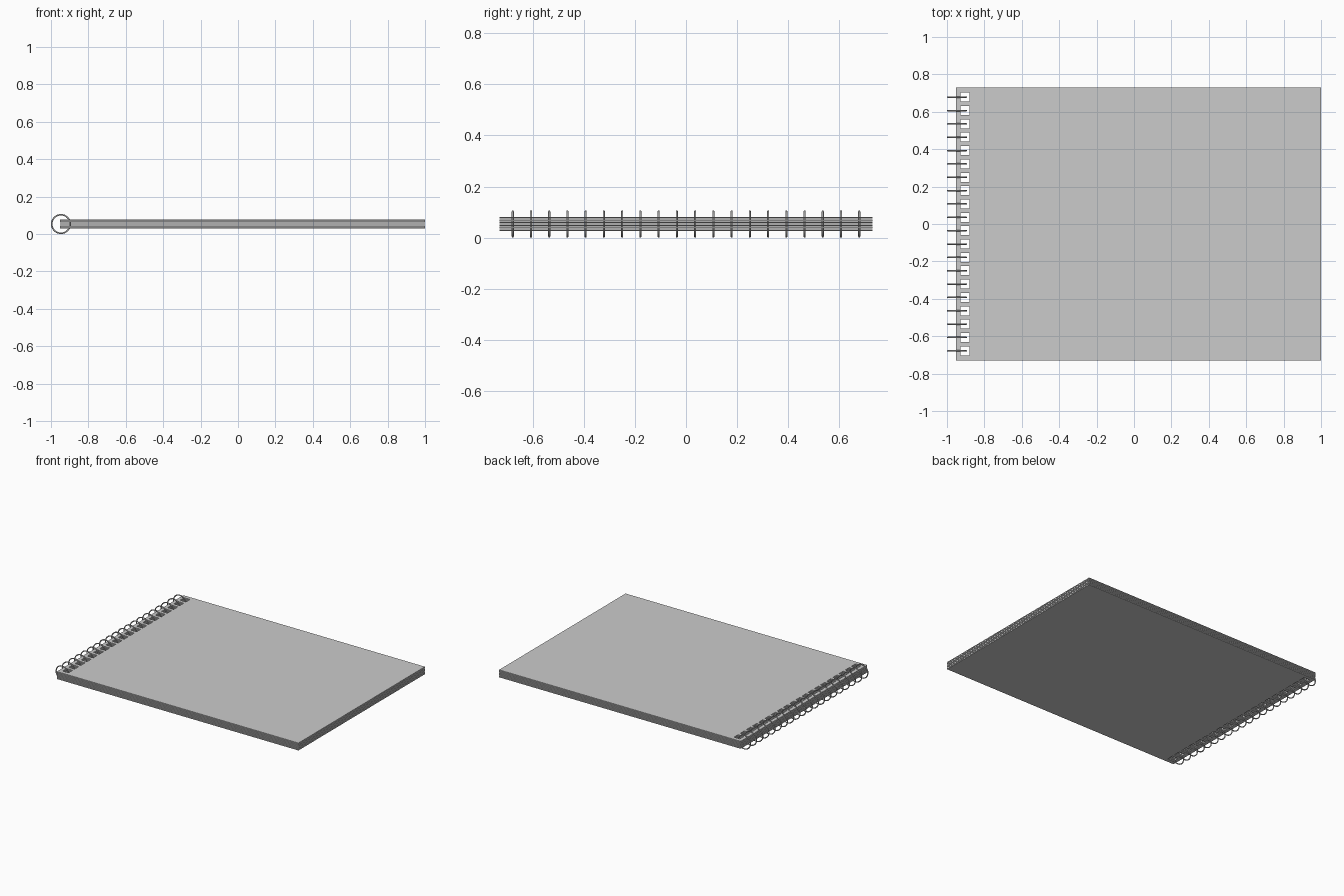
import bpy
import bmesh
from math import pi

cube = bpy.data.objects.get("Cube")
if cube:
    bpy.data.objects.remove(cube, do_unlink=True)

# Main sizes
X_LEFT, X_RIGHT, Y_HALF = -0.953, 1.0, 0.73
RING_COUNT, RING_SPAN = 20, 0.678
RING_OUTER, WIRE = 0.0535, 0.004
HOLE_X = (-0.927, -0.879)
HOLE_HALF = 0.024
SHEET_COUNT, SHEET_STEP, SHEET_THICK = 9, 0.0063, 0.0044

ring_ys = [-RING_SPAN + 2 * RING_SPAN * i / (RING_COUNT - 1)
           for i in range(RING_COUNT)]


def make_material(name, colour):
    mat = bpy.data.materials.new(name)
    mat.use_nodes = True
    mat.diffuse_color = colour
    mat.node_tree.nodes["Principled BSDF"].inputs["Base Color"].default_value = colour
    return mat


grey = make_material("light grey", (0.6, 0.6, 0.6, 1))


def add_object(name, mesh, location):
    obj = bpy.data.objects.new(name, mesh)
    obj.location = location
    bpy.context.collection.objects.link(obj)
    return obj


def make_sheet():
    """Thin sheet with a row of square punched holes along its left edge."""
    xs = [X_LEFT, *HOLE_X, X_RIGHT]
    ys = [-Y_HALF]
    for y in ring_ys:
        ys += [y - HOLE_HALF, y + HOLE_HALF]
    ys.append(Y_HALF)

    bm = bmesh.new()
    grid = [[bm.verts.new((x, y, 0)) for y in ys] for x in xs]
    for i in range(len(xs) - 1):
        for j in range(len(ys) - 1):
            if i == 1 and j % 2 == 1:
                continue  # punched hole
            bm.faces.new((grid[i][j], grid[i + 1][j],
                          grid[i + 1][j + 1], grid[i][j + 1]))
    # Give the sheet its thickness
    result = bmesh.ops.extrude_face_region(bm, geom=bm.faces[:], use_keep_orig=True)
    top = [v for v in result["geom"] if isinstance(v, bmesh.types.BMVert)]
    bmesh.ops.translate(bm, verts=top, vec=(0, 0, SHEET_THICK))
    bmesh.ops.recalc_face_normals(bm, faces=bm.faces[:])
    mesh = bpy.data.meshes.new("punched_sheet")
    bm.to_mesh(mesh)
    bm.free()
    mesh.materials.append(grey)
    return mesh


# Stack of covers and pages, centred on the rings
sheet = make_sheet()
stack_height = (SHEET_COUNT - 1) * SHEET_STEP + SHEET_THICK
base = RING_OUTER - stack_height / 2
for n in range(SHEET_COUNT):
    name = {0: "back_cover", SHEET_COUNT - 1: "front_cover"}.get(n, f"page_{n}")
    add_object(name, sheet, (0, 0, base + n * SHEET_STEP))

# Binding rings threaded through the holes
ring_x = -1 + RING_OUTER
bpy.ops.mesh.primitive_torus_add(
    major_radius=RING_OUTER - WIRE, minor_radius=WIRE,
    major_segments=32, minor_segments=8,
    location=(ring_x, ring_ys[0], RING_OUTER), rotation=(pi / 2, 0, 0))
first = bpy.context.object
first.name = "binding_ring_1"
first.data.materials.append(grey)
bpy.ops.object.shade_smooth()
for n, y in enumerate(ring_ys[1:], 2):
    ring = add_object(f"binding_ring_{n}", first.data, (ring_x, y, RING_OUTER))
    ring.rotation_euler = (pi / 2, 0, 0)
